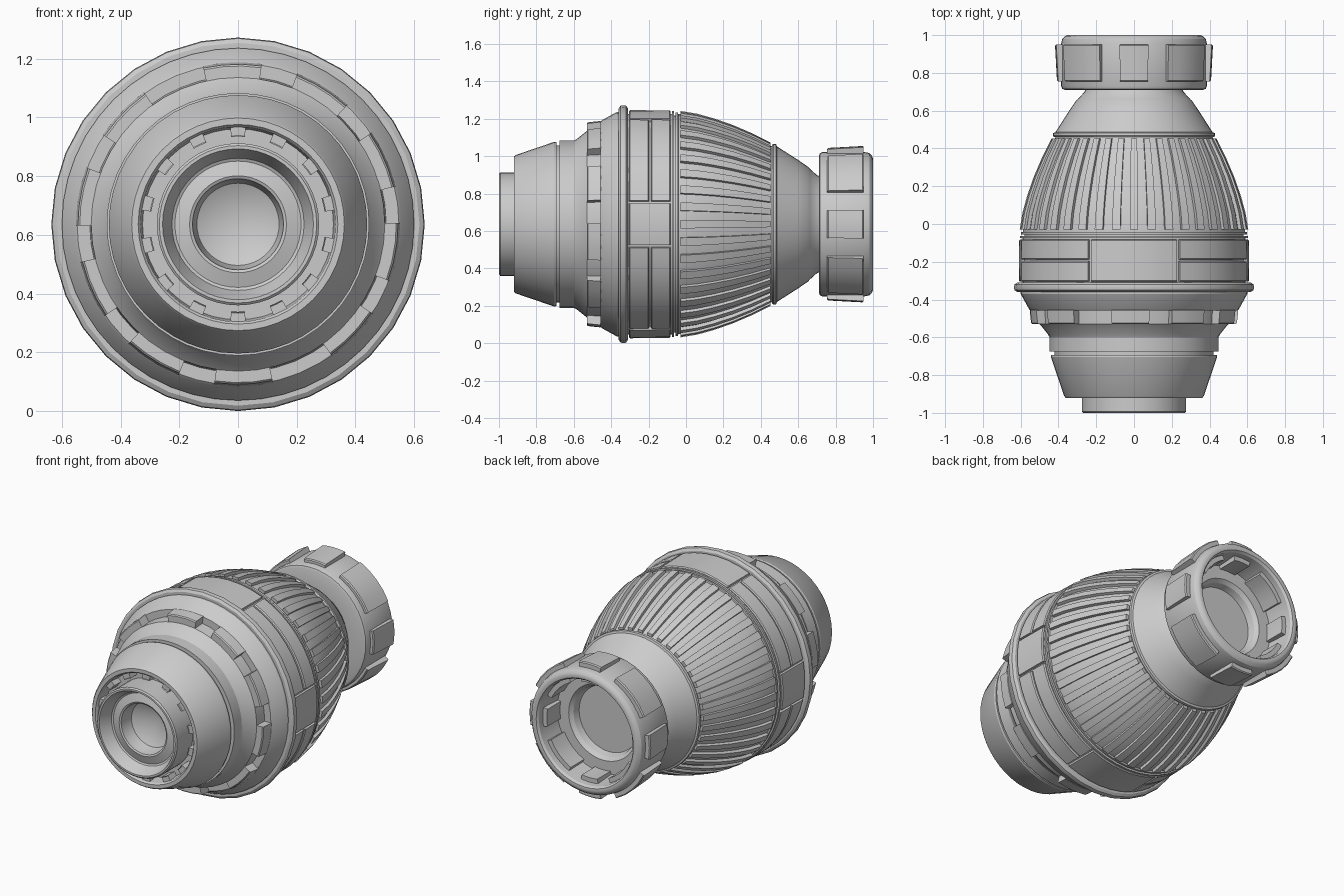
import bpy, bmesh
from math import sin, cos, radians, pi, atan2

if "Cube" in bpy.data.objects:
    bpy.data.objects.remove(bpy.data.objects["Cube"])

CZ = 0.636  # height of the long axis


def point(y, r, a):
    return (r * cos(a), y, CZ + r * sin(a))


def finish(bm, name):
    bmesh.ops.remove_doubles(bm, verts=bm.verts, dist=1e-5)
    bmesh.ops.recalc_face_normals(bm, faces=bm.faces)
    me = bpy.data.meshes.new(name)
    bm.to_mesh(me)
    bm.free()
    ob = bpy.data.objects.new(name, me)
    bpy.context.collection.objects.link(ob)
    bpy.ops.object.select_all(action='DESELECT')
    bpy.context.view_layer.objects.active = ob
    ob.select_set(True)
    bpy.ops.object.shade_smooth_by_angle(angle=radians(28))
    return ob


def lathe(name, profile, seg=48, closed=False):
    """Spin a (y, r) profile round the long axis."""
    bm = bmesh.new()
    rings = [[bm.verts.new(point(y, r, 2 * pi * i / seg)) for i in range(seg)] if r > 0
             else [bm.verts.new(point(y, 0, 0))] for y, r in profile]
    pairs = list(zip(rings, rings[1:]))
    if closed:
        pairs.append((rings[-1], rings[0]))
    for a, b in pairs:
        for i in range(seg):
            j = (i + 1) % seg
            if len(a) == 1:
                bm.faces.new((a[0], b[i], b[j]))
            elif len(b) == 1:
                bm.faces.new((a[i], a[j], b[0]))
            else:
                bm.faces.new((a[i], a[j], b[j], b[i]))
    return finish(bm, name)


def sweep(bm, outline, a0, a1, n=4):
    """Sweep a closed (y, r) outline through an arc in degrees and cap it."""
    rows = [[bm.verts.new(point(y, r, radians(a0 + (a1 - a0) * k / n))) for y, r in outline]
            for k in range(n + 1)]
    m = len(outline)
    for a, b in zip(rows, rows[1:]):
        for i in range(m):
            j = (i + 1) % m
            bm.faces.new((a[i], a[j], b[j], b[i]))
    bm.faces.new(rows[0])
    bm.faces.new(rows[-1])


def slab(y0, y1, inner, r0, r1, c=0.006):
    """Outline of a raised plate with chamfered top edges."""
    return [(y0, inner), (y0, r0 - c), (y0 + c, r0), (y1 - c, r1), (y1, r1 - c), (y1, inner)]


# Front nozzle with stepped bore
lathe("nozzle", [(-0.78, 0), (-0.85, 0.14), (-0.90, 0.152), (-0.93, 0.155), (-0.935, 0.165),
                 (-0.92, 0.215), (-0.925, 0.225), (-0.985, 0.25), (-1.0, 0.257), (-1.0, 0.268),
                 (-0.993, 0.276), (-0.80, 0.276)])

# Tapered front shroud with a recessed channel round the nozzle
lathe("front_shroud", [(-0.84, 0.27), (-0.84, 0.325), (-0.91, 0.332), (-0.92, 0.34), (-0.92, 0.362),
                       (-0.91, 0.37), (-0.705, 0.44), (-0.693, 0.438), (-0.693, 0.42),
                       (-0.675, 0.42), (-0.675, 0.447), (-0.60, 0.447), (-0.585, 0.455),
                       (-0.535, 0.495), (-0.53, 0.50), (-0.458, 0.505), (-0.458, 0.548),
                       (-0.45, 0.556), (-0.37, 0.60), (-0.35, 0.60)])

# Small teeth in the front channel
bm = bmesh.new()
for k in range(14):
    a = 90 + k * 360 / 14
    sweep(bm, slab(-0.905, -0.83, 0.34, 0.298, 0.298, -0.004), a - 4.5, a + 4.5, 2)
finish(bm, "channel_teeth")

# Collar lugs: two groups of five
bm = bmesh.new()
for half in (0, 180):
    for k in range(5):
        a = 92 - 34 * k + half
        sweep(bm, slab(-0.53, -0.452, 0.48, 0.545, 0.552), a - 10.5, a + 10.5, 3)
finish(bm, "collar_lugs")

# Widest ring
lathe("flange_ring", [(-0.36, 0.58), (-0.36, 0.618), (-0.35, 0.633), (-0.335, 0.636), (-0.32, 0.633),
                      (-0.31, 0.618), (-0.31, 0.58)], 32, True)

# Panel band core, seam grooves and thin rear ring
lathe("band_core", [(-0.35, 0.59), (-0.075, 0.59), (-0.075, 0.604), (-0.063, 0.604), (-0.063, 0.58),
                    (-0.055, 0.58), (-0.055, 0.598), (-0.043, 0.598), (-0.04, 0.58)])

# Band panels: full plates on the axes, split plates between
bm = bmesh.new()
for half in (0, 180):
    for c, w in ((0, 10.5), (90, 22)):
        sweep(bm, slab(-0.305, -0.082, 0.57, 0.61, 0.608), c + half - w, c + half + w, 6)
    for a0, a1 in ((12, 66.5), (113.5, 168)):
        for y0, y1 in ((-0.305, -0.197), (-0.188, -0.082)):
            sweep(bm, slab(y0, y1, 0.57, 0.61, 0.608), a0 + half, a1 + half, 8)
finish(bm, "band_panels")

# Curved rear body
curve = [(-0.03, 0.588), (0.06, 0.573), (0.15, 0.548), (0.25, 0.513), (0.35, 0.47), (0.452, 0.419)]
lathe("ribbed_body", [(-0.045, 0.588)] + curve + [(0.465, 0.415)])

# Long ribs
bm = bmesh.new()
rib = [(y, r + 0.018) for y, r in curve] + [(y, r - 0.015) for y, r in reversed(curve)]
for k in range(40):
    a = 90 + k * 9
    sweep(bm, rib, a - 2.1, a + 2.1, 1)
finish(bm, "body_ribs")

# Neck between the body and the rear cap
lathe("neck", [(0.46, 0.40), (0.46, 0.424), (0.468, 0.43), (0.482, 0.428), (0.486, 0.416),
               (0.60, 0.343), (0.655, 0.305), (0.66, 0.298), (0.70, 0.262), (0.73, 0.25)])

# Hollow rear cap
lathe("rear_cap", [(0.71, 0.24), (0.71, 0.365), (0.716, 0.38), (0.73, 0.386), (0.955, 0.386),
                   (0.98, 0.38), (0.995, 0.365), (1.0, 0.35), (0.998, 0.335), (0.985, 0.325),
                   (0.82, 0.315), (0.82, 0.235), (0.80, 0.215), (0.76, 0.205), (0.76, 0)])

# Cap grips, alternating narrow and wide, passing through the wall
bm = bmesh.new()
for k in range(8):
    w = 19 if k % 2 else 10.5
    sweep(bm, slab(0.755, 0.95, 0.295, 0.408, 0.418), k * 45 - w, k * 45 + w, 4)
finish(bm, "cap_grips")
